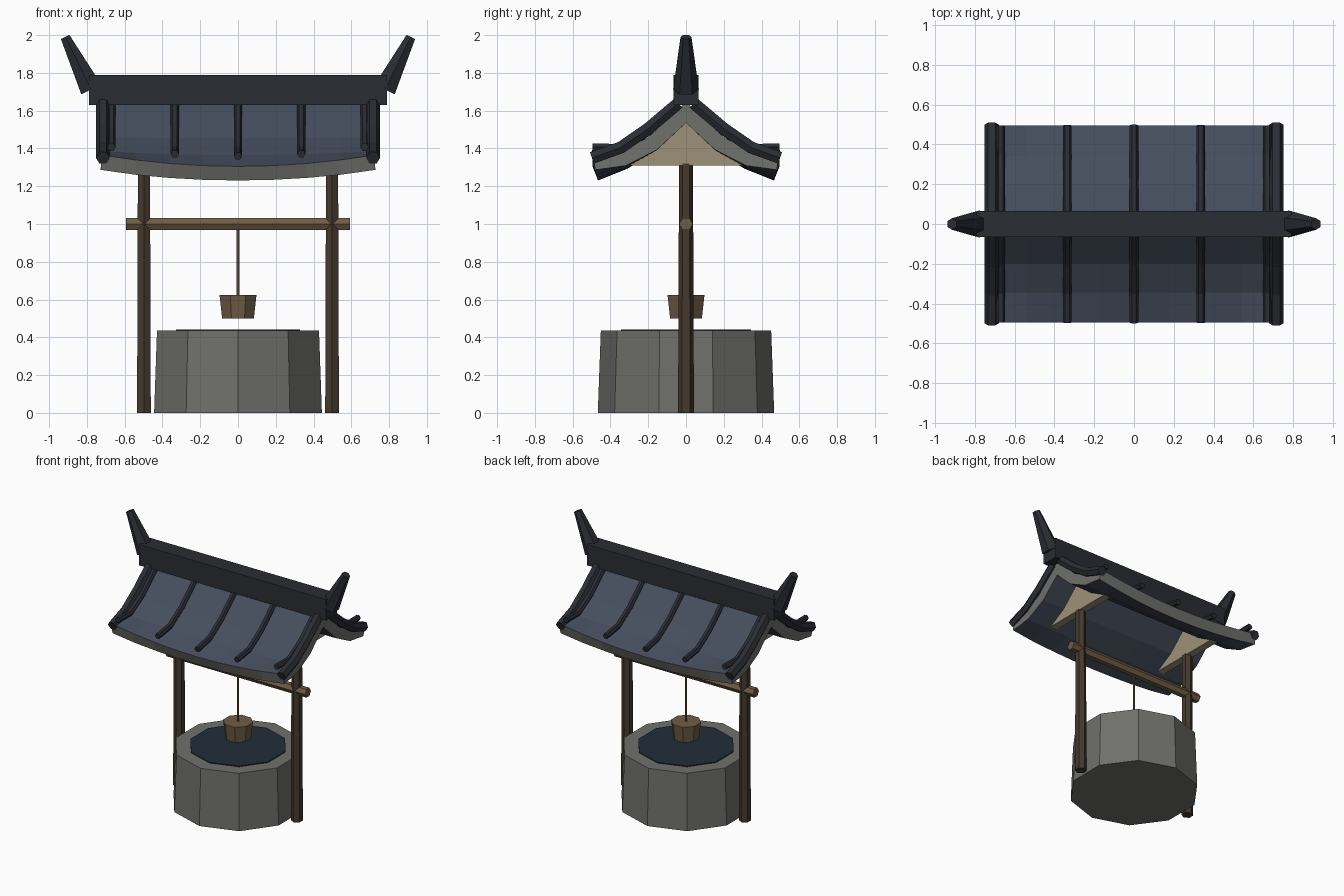
import bpy, bmesh, math
from mathutils import Matrix, Vector

if "Cube" in bpy.data.objects:
    bpy.data.objects.remove(bpy.data.objects["Cube"])


def mat(name, *rgb):
    m = bpy.data.materials.new(name)
    m.diffuse_color = (*rgb, 1)
    m.use_nodes = True
    m.node_tree.nodes["Principled BSDF"].inputs["Base Color"].default_value = m.diffuse_color
    return m


STONE = mat("stone", .16, .16, .15)
TILE = mat("roof_tile", .06, .075, .11)
DARK = mat("dark_tile", .023, .026, .034)
POST = mat("post_wood", .06, .042, .027)
WOOD = mat("light_wood", .16, .11, .06)
PLASTER = mat("plaster", .34, .29, .195)
WATER = mat("water", .016, .027, .04)


def finish(name, bm, *mats):
    bmesh.ops.recalc_face_normals(bm, faces=bm.faces)
    me = bpy.data.meshes.new(name)
    bm.to_mesh(me)
    bm.free()
    for m in mats:
        me.materials.append(m)
    ob = bpy.data.objects.new(name, me)
    bpy.context.collection.objects.link(ob)
    return ob


def cone(name, p0, p1, r0, r1, sides, m, spin=0):
    # tapered prism between two points in the x-z plane
    p0, p1 = Vector(p0), Vector(p1)
    d = p1 - p0
    mx = (Matrix.Translation((p0 + p1) / 2) @ Matrix.Rotation(math.atan2(d.x, d.z), 4, 'Y')
          @ Matrix.Rotation(spin, 4, 'Z'))
    bm = bmesh.new()
    bmesh.ops.create_cone(bm, cap_ends=True, segments=sides, radius1=r0, radius2=r1,
                          depth=d.length, matrix=mx)
    return finish(name, bm, m)


def tube(name, x, path, r, m, sides=6):
    # tube following a y-z path at a fixed x
    pts = [Vector((x, y, z)) for y, z in path]
    bm = bmesh.new()
    rings = []
    for i, p in enumerate(pts):
        t = (pts[min(i + 1, len(pts) - 1)] - pts[max(i - 1, 0)]).normalized()
        side = Vector((1, 0, 0))
        up = side.cross(t)
        rings.append([bm.verts.new(p + r * (side * math.cos(a) + up * math.sin(a)))
                      for a in (2 * math.pi * k / sides for k in range(sides))])
    for a, b in zip(rings, rings[1:]):
        for k in range(sides):
            n = (k + 1) % sides
            bm.faces.new((a[k], a[n], b[n], b[k]))
    bm.faces.new(rings[0])
    bm.faces.new(rings[-1])
    return finish(name, bm, m)


def lift(x, y):
    # the eaves sweep up towards the gable ends
    return .06 * (x / .72) ** 2 * (abs(y) / .495) ** 3


# Well ring, water, bucket and rope
cone("well_ring", (0, 0, 0), (0, 0, .435), .467, .451, 10, STONE)
cone("water", (0, 0, .40), (0, 0, .442), .345, .345, 10, WATER)
cone("bucket", (0, 0, .5), (0, 0, .625), .091, .106, 8, WOOD, math.pi / 8)
cone("rope", (0, 0, .62), (0, 0, 1.0), .008, .008, 6, WOOD)
cone("crossbar", (-.592, 0, 1.0), (.592, 0, 1.0), .036, .036, 6, WOOD)

# Roof sheet: curved profile, solid, with a grey rim
half = [(.495, 1.305), (.345, 1.365), (.2, 1.455), (.07, 1.58)]
profile = [(-y, z) for y, z in half] + [(0, 1.645)] + half[::-1]
bm = bmesh.new()
N = 8
grid = []
for i in range(N + 1):
    x = -.72 + 1.44 * i / N
    grid.append([bm.verts.new((x, y, z + lift(x, y))) for y, z in profile])
for a, b in zip(grid, grid[1:]):
    for j in range(len(profile) - 1):
        bm.faces.new((a[j], b[j], b[j + 1], a[j + 1]))
bm.normal_update()
if sum(f.normal.z for f in bm.faces) < 0:
    bmesh.ops.reverse_faces(bm, faces=bm.faces)
me = bpy.data.meshes.new("roof")
bm.to_mesh(me)
bm.free()
me.materials.append(TILE)
me.materials.append(STONE)
roof = bpy.data.objects.new("roof", me)
bpy.context.collection.objects.link(roof)
sol = roof.modifiers.new("thickness", 'SOLIDIFY')
sol.thickness = .08
sol.offset = -1
sol.use_even_offset = True
sol.material_offset_rim = 1

# Tile ribs and verge tubes on both slopes
rib = [(.04, 1.63), (.2, 1.485), (.345, 1.39), (.495, 1.36)]
verge = [(.04, 1.64), (.2, 1.505), (.345, 1.405), (.498, 1.35)]
for s, tag in ((-1, "front"), (1, "back")):
    for x in (-.67, -.335, 0, .335, .67):
        tube("rib_" + tag, x, [(s * y, z + .9 * lift(x, y)) for y, z in rib], .022, DARK)
    for x in (-.715, .715):
        tube("verge_" + tag, x, [(s * y, z) for y, z in verge], .037, DARK)

# Ridge beam
bm = bmesh.new()
bmesh.ops.create_cube(bm, size=1, matrix=Matrix.Translation((0, 0, 1.71))
                      @ Matrix.Diagonal((1.58, .132, .16, 1)))
finish("ridge_beam", bm, DARK)

# Posts, gable panels and ridge horns on each side
for s, tag in ((-1, "left"), (1, "right")):
    cone("post_" + tag, (s * .498, 0, 0), (s * .498, 0, 1.32), .042, .037, 6, POST)
    cone("ridge_horn_" + tag, (s * .777, 0, 1.713), (s * .915, 0, 1.99), .068, .029, 6, DARK)
    bm = bmesh.new()
    tri = [bm.verts.new((s * .5 - .03, y, z)) for y, z in
           ((-.3, 1.31), (.3, 1.31), (.2, 1.39), (0, 1.56), (-.2, 1.39))]
    f = bm.faces.new(tri)
    ext = bmesh.ops.extrude_face_region(bm, geom=[f])
    bmesh.ops.translate(bm, vec=(.06, 0, 0),
                        verts=[v for v in ext["geom"] if isinstance(v, bmesh.types.BMVert)])
    bm.faces.ensure_lookup_table()
    # close the starting side when the extrusion moved it away
    if len(bm.faces) < 7:
        bm.faces.new(tri)
    finish("gable_" + tag, bm, PLASTER)
